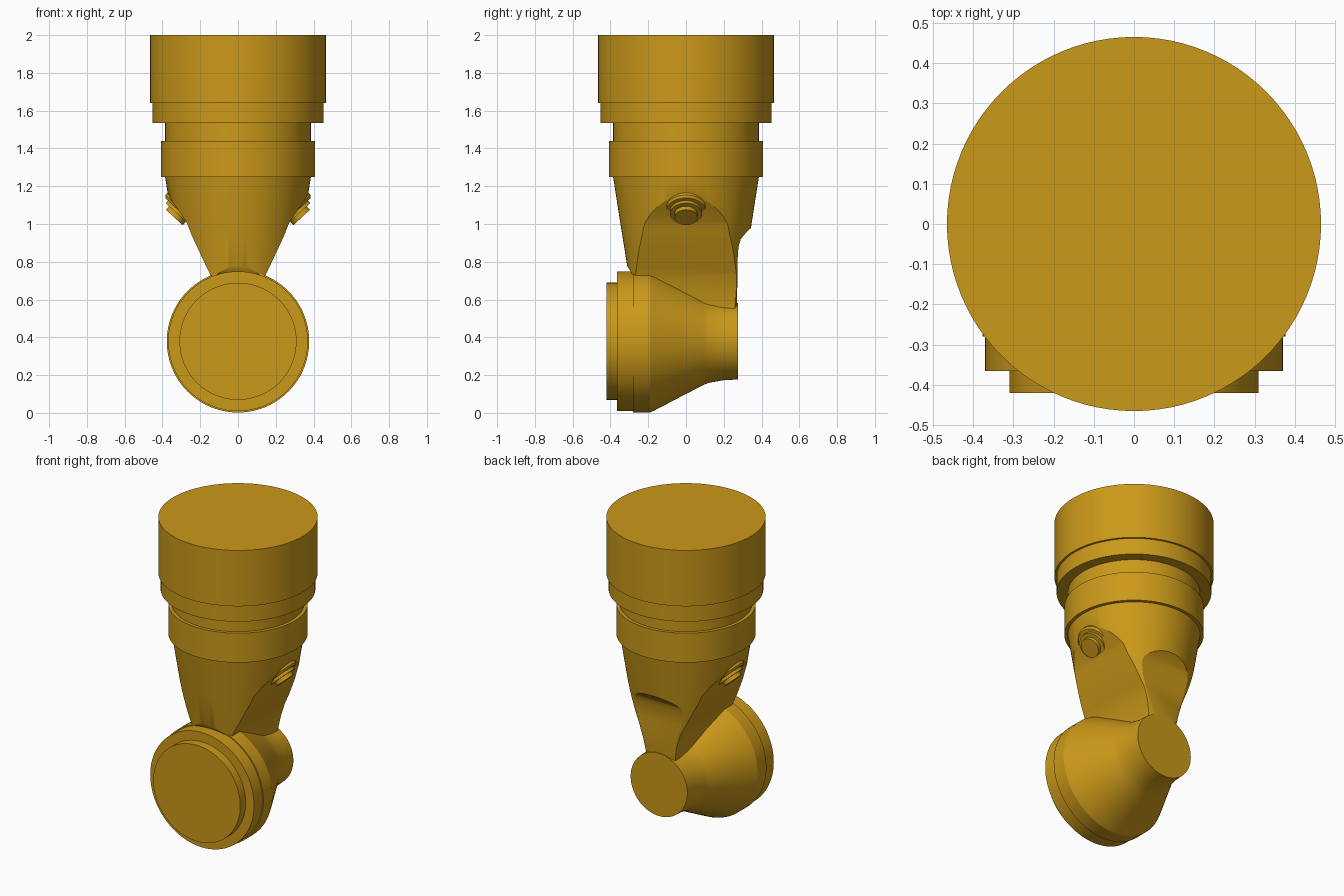
import bpy, bmesh, math
from mathutils import Vector

if "Cube" in bpy.data.objects:
    bpy.data.objects.remove(bpy.data.objects["Cube"])

gold = bpy.data.materials.new("golden_yellow")
gold.diffuse_color = (0.6, 0.32, 0.01, 1)
gold.use_nodes = True
gold.node_tree.nodes["Principled BSDF"].inputs["Base Color"].default_value = gold.diffuse_color


def new_object(name, bm):
    bmesh.ops.recalc_face_normals(bm, faces=bm.faces)
    me = bpy.data.meshes.new(name)
    bm.to_mesh(me)
    bm.free()
    ob = bpy.data.objects.new(name, me)
    me.materials.append(gold)
    bpy.context.collection.objects.link(ob)
    return ob


def activate(ob):
    bpy.ops.object.select_all(action='DESELECT')
    ob.select_set(True)
    bpy.context.view_layer.objects.active = ob


def smooth(ob, angle=25):
    activate(ob)
    bpy.ops.object.shade_smooth_by_angle(angle=math.radians(angle))


def lathe(name, profile, origin=(0, 0, 0), axis=(0, 0, 1), n=96):
    """Closed solid from (radius, distance along axis) pairs."""
    bm = bmesh.new()
    rot = Vector((0, 0, 1)).rotation_difference(Vector(axis))
    rings = []
    for r, h in profile:
        rings.append([bm.verts.new(Vector(origin) + rot @ Vector(
            (r * math.cos(2 * math.pi * i / n), r * math.sin(2 * math.pi * i / n), h)))
            for i in range(n)])
    for a, b in zip(rings, rings[1:]):
        for i in range(n):
            j = (i + 1) % n
            bm.faces.new((a[i], a[j], b[j], b[i]))
    bm.faces.new(rings[0])
    bm.faces.new(rings[-1])
    return new_object(name, bm)


def prism(name, outline, to_point, depth=0.8):
    """Extrude a 2D outline along the axis chosen by to_point(u, v, w)."""
    bm = bmesh.new()
    a = [bm.verts.new(to_point(u, v, -depth)) for u, v in outline]
    b = [bm.verts.new(to_point(u, v, depth)) for u, v in outline]
    for i in range(len(a)):
        j = (i + 1) % len(a)
        bm.faces.new((a[i], a[j], b[j], b[i]))
    bm.faces.new(a)
    bm.faces.new(b)
    return new_object(name, bm)


# Stepped upper drum
smooth(lathe("upper_drum", [
    (0.38, 1.22), (0.38, 1.25), (0.407, 1.25), (0.407, 1.44), (0.386, 1.44),
    (0.386, 1.535), (0.452, 1.535), (0.452, 1.64), (0.465, 1.64), (0.465, 2.0)]))

# Tapered arm: a cone trimmed by a front outline and a side outline
arm = lathe("tapered_arm", [(0.27, 0.5), (0.31, 0.77), (0.347, 1.0), (0.386, 1.25)])
half = [(0.5, 1.3), (0.5, 1.25), (0.385, 1.185), (0.345, 1.115), (0.30, 1.05), (0.268, 1.0),
        (0.245, 0.94), (0.21, 0.865), (0.175, 0.79), (0.145, 0.73), (0.12, 0.65),
        (0.105, 0.57), (0.1, 0.4)]
front_cut = prism("front_outline_cutter", half + [(-x, z) for x, z in reversed(half)],
                  lambda u, v, w: (u, w, v))
side_cut = prism("side_outline_cutter", [
    (-0.6, 1.3), (0.6, 1.3), (0.6, 1.05), (0.36, 0.99), (0.34, 0.975), (0.315, 0.95),
    (0.29, 0.92), (0.278, 0.88), (0.272, 0.8), (0.27, 0.4), (-0.25, 0.4),
    (-0.25, 0.71), (-0.285, 0.735), (-0.31, 0.775), (-0.34, 0.85), (-0.6, 1.0)],
    lambda u, v, w: (w, u, v))
for cutter in (front_cut, side_cut):
    activate(arm)
    mod = arm.modifiers.new("trim", 'BOOLEAN')
    mod.operation = 'INTERSECT'
    mod.solver = 'EXACT'
    mod.object = cutter
    bpy.ops.object.modifier_apply(modifier=mod.name)
    bpy.data.objects.remove(cutter)
smooth(arm)

# Horizontal joint housing along y
smooth(lathe("joint_housing", [
    (0.31, -0.42), (0.31, -0.365), (0.37, -0.365), (0.37, -0.28), (0.377, -0.28),
    (0.377, -0.19), (0.365, -0.165), (0.232, 0.09), (0.22, 0.12), (0.206, 0.2),
    (0.202, 0.275)], origin=(0, 0, 0.379), axis=(0, 1, 0)), 20)

# Angled stepped bolts on both sides
for side, label in ((1, "right"), (-1, "left")):
    smooth(lathe(label + "_bolt", [
        (0.115, -0.05), (0.115, 0.0), (0.105, 0.012), (0.085, 0.012), (0.085, 0.03),
        (0.06, 0.03), (0.06, 0.055)], origin=(side * 0.3, 0, 1.075),
        axis=(side * 0.68, 0, -0.73), n=48))
